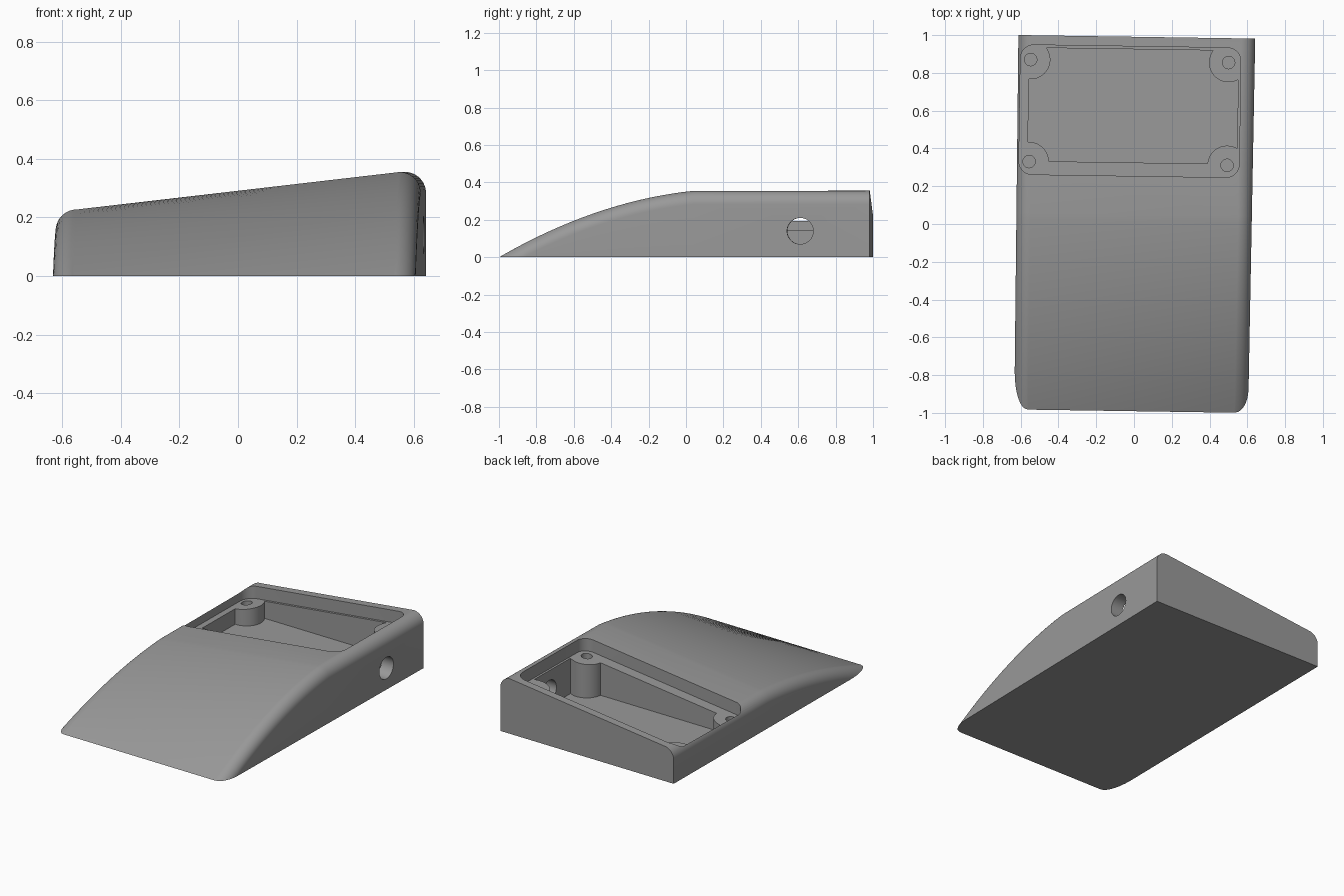
import bpy, bmesh, math

if "Cube" in bpy.data.objects:
    bpy.data.objects.remove(bpy.data.objects["Cube"])

TURN = -0.015          # slight yaw of the whole case
R = 0.072              # rounding of the long top edges
BACK, CREST = 0.991, 0.05


def height(x):
    """Full height of the sideways-sloping top."""
    return 0.291 + 0.116 * x


def nose(y):
    """Fraction of full height along the length."""
    d = max(0.0, CREST - y)
    end = CREST + BACK
    return max(0.0, 1 - (0.29 * d + (1 - 0.29 * end) / end ** 2 * d * d))


def finish(bm, name):
    bmesh.ops.remove_doubles(bm, verts=bm.verts, dist=1e-5)
    bmesh.ops.recalc_face_normals(bm, faces=bm.faces)
    me = bpy.data.meshes.new(name)
    bm.to_mesh(me)
    bm.free()
    ob = bpy.data.objects.new(name, me)
    bpy.context.collection.objects.link(ob)
    return ob


def section(y, n=10):
    """Cross-section with rounded shoulders, clipped at the ground."""
    w = 0.623 + 0.004 * y
    pts = []
    for s in (-1, 1):
        cx = s * (w - R)
        h = height(cx) * nose(y)
        t0 = math.asin(min(1, max(0, (R - h) / R)))
        arc = [(s * w if h >= R else cx + s * R * math.cos(t0), y, 0)]
        for i in range(n + 1):
            t = t0 + (math.pi / 2 - t0) * i / n
            arc.append((cx + s * R * math.cos(t), y, max(0, h - R + R * math.sin(t))))
        pts += arc if s < 0 else arc[::-1]
    return pts


def prism(name, outline, bottom, top=1.0):
    """Vertical prism; bottom is a function of x."""
    bm = bmesh.new()
    lo = [bm.verts.new((x, y, bottom(x))) for x, y in outline]
    hi = [bm.verts.new((x, y, top)) for x, y in outline]
    bm.faces.new(lo)
    bm.faces.new(hi)
    for i in range(len(lo)):
        j = (i + 1) % len(lo)
        bm.faces.new((lo[i], lo[j], hi[j], hi[i]))
    return finish(bm, name)


def arc_pts(cx, cy, r, a0, a1, n=12):
    return [(cx + r * math.cos(a0 + (a1 - a0) * i / n),
             cy + r * math.sin(a0 + (a1 - a0) * i / n)) for i in range(n + 1)]


# Wedge body lofted from sections
bm = bmesh.new()
steps = 44
ys = [-BACK + (CREST + BACK) * (i / steps) ** 1.4 for i in range(steps + 1)] + [BACK]
rows = [[bm.verts.new(p) for p in section(y)] for y in ys]
for a, b in zip(rows, rows[1:]):
    for i in range(len(a)):
        j = (i + 1) % len(a)
        bm.faces.new((a[i], a[j], b[j], b[i]))
bm.faces.new(rows[-1])
bmesh.ops.remove_doubles(bm, verts=bm.verts, dist=1e-5)
bmesh.ops.dissolve_degenerate(bm, dist=1e-5, edges=bm.edges)
body = finish(bm, "wedge_case")

cutters = []

# Shallow lid recess with rounded corners, floor parallel to the sloping top
x0, x1, y0, y1, cr = -0.614, 0.552, 0.254, 0.94, 0.07
outline = []
for k, (cx, cy) in enumerate([(x1 - cr, y1 - cr), (x0 + cr, y1 - cr),
                              (x0 + cr, y0 + cr), (x1 - cr, y0 + cr)]):
    outline += arc_pts(cx, cy, cr, k * math.pi / 2, (k + 1) * math.pi / 2)
cutters.append(prism("lid_recess_cutter", outline, lambda x: height(x) - 0.08))

# Deep compartment that leaves a round screw boss in each corner
X0, X1, Y0, Y1, BR = -0.568, 0.54, 0.325, 0.925, 0.104
bosses = [(0.488, 0.862), (-0.56, 0.862), (-0.56, 0.322), (0.488, 0.318)]
outline = []
for k, (cx, cy) in enumerate(bosses):
    ex, ey = (X1 if cx > 0 else X0), (Y1 if cy > 0.6 else Y0)
    dx, dy = ex - cx, ey - cy
    sx, sy = (1 if cx > 0 else -1), (1 if cy > 0.6 else -1)
    on_side = math.atan2(-sy * math.sqrt(BR ** 2 - dx ** 2), dx)
    on_end = math.atan2(dy, -sx * math.sqrt(BR ** 2 - dy ** 2))
    a0, a1 = (on_side, on_end) if k % 2 == 0 else (on_end, on_side)
    while a1 > a0:
        a1 -= 2 * math.pi
    outline += arc_pts(cx, cy, BR, a0, a1, 16)
cutters.append(prism("compartment_cutter", outline, lambda x: 0.045))

# Screw holes in the bosses
for cx, cy in bosses:
    hole = arc_pts(cx, cy, 0.033, 0, 2 * math.pi, 24)[:-1]
    cutters.append(prism("screw_hole_cutter", hole, lambda x, c=cx: height(c) - 0.16))

# Cable hole through the tall side wall
bpy.ops.mesh.primitive_cylinder_add(vertices=40, radius=0.07, depth=0.3,
                                    location=(0.6, 0.62, 0.14),
                                    rotation=(0, math.pi / 2, 0))
cable = bpy.context.object
cable.name = "cable_hole_cutter"
cutters.append(cable)

bpy.context.view_layer.objects.active = body
for c in cutters:
    m = body.modifiers.new(c.name, 'BOOLEAN')
    m.operation, m.solver, m.object = 'DIFFERENCE', 'EXACT', c
    bpy.ops.object.modifier_apply(modifier=m.name)
for c in cutters:
    bpy.data.objects.remove(c)

# Finish
bpy.ops.object.select_all(action='DESELECT')
body.select_set(True)
bpy.context.view_layer.objects.active = body
bpy.ops.object.shade_smooth_by_angle(angle=math.radians(25))
body.rotation_euler.z = TURN
grey = bpy.data.materials.new("mid_grey")
grey.diffuse_color = (0.32, 0.32, 0.32, 1)
grey.use_nodes = True
grey.node_tree.nodes["Principled BSDF"].inputs["Base Color"].default_value = grey.diffuse_color
body.data.materials.clear()
body.data.materials.append(grey)
for p in body.data.polygons:
    p.material_index = 0
